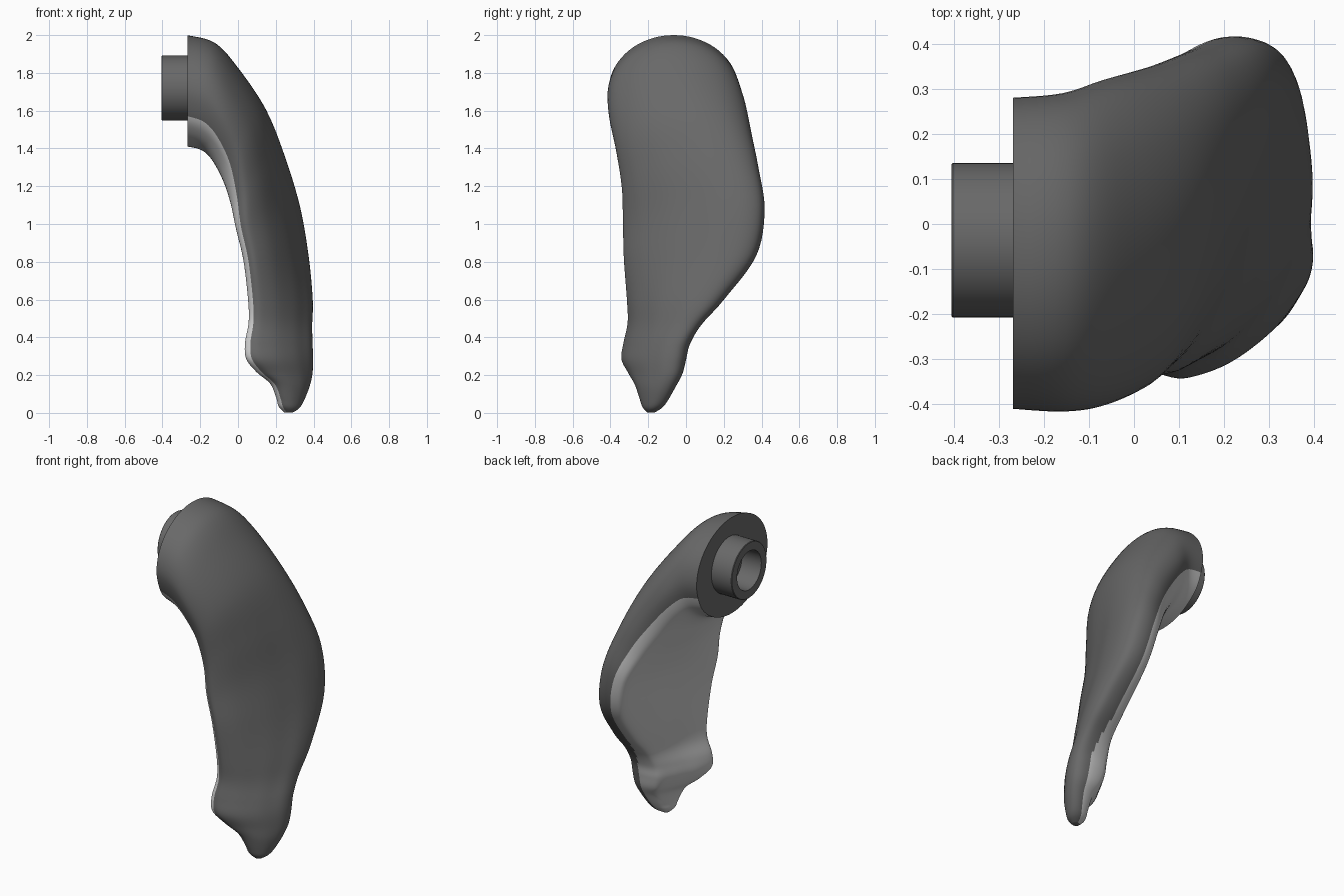
import bpy, bmesh, math
from mathutils import Vector

if "Cube" in bpy.data.objects:
    bpy.data.objects.remove(bpy.data.objects["Cube"])

# Blade cross-section: (t across the width -1..1, u from inner face 0 to outer face 1)
BLADE = [(-1, .2), (-.8, .45), (-.4, .7), (0, .86), (.35, .97), (.7, 1), (.92, .93), (1, .77),
         (.98, .57), (.87, .45), (.45, .325), (0, .205), (-.4, .09), (-.75, .01), (-.9, 0), (-.98, .07)]
N = len(BLADE)


def oval(i):
    """Neck cross-section, indexed so the colour seam keeps the same columns."""
    deg = 180 - 206 * i / 8 if i <= 8 else -26 - 127 * (i - 8) / 7
    return math.cos(math.radians(deg)), .5 + .5 * math.sin(math.radians(deg))


ROUND = [oval(i) for i in range(N)]

# Stations: inner x, z, outer x, z, y min, y max, blade amount (0 = oval, 1 = blade)
STATIONS = [
    (-.268, 1.41, -.268, 2.0, -.41, .28, 0),
    (-.20, 1.39, -.12, 1.96, -.416, .29, .05),
    (-.15, 1.345, .01, 1.82, -.405, .32, .12),
    (-.10, 1.25, .153, 1.61, -.37, .35, .28),
    (-.052, 1.12, .25, 1.375, -.338, .385, .62),
    (-.012, .98, .325, 1.11, -.33, .415, .95),
    (.03, .81, .372, .84, -.325, .37, 1),
    (.055, .60, .395, .60, -.31, .20, 1),
    (.058, .48, .392, .46, -.307, .08, 1),
    (.037, .37, .396, .36, -.33, .02, .95),
    (.042, .285, .40, .28, -.34, .0, .9),
    (.095, .215, .397, .20, -.305, -.02, .8),
    (.165, .155, .38, .13, -.27, -.055, .65),
    (.198, .08, .35, .06, -.245, -.095, .45),
    (.212, .035, .325, .024, -.23, -.125, .25),
    (.245, .003, .29, .002, -.205, -.165, 0),
]
STEP_A, STEP_L = 5, 6


def paint(name, value):
    m = bpy.data.materials.new(name)
    m.diffuse_color = (value, value, value, 1)
    m.use_nodes = True
    m.node_tree.nodes["Principled BSDF"].inputs["Base Color"].default_value = m.diffuse_color
    return m


DARK, LIGHT = paint("dark_grey", .14), paint("light_grey", .8)


def spline(pts, steps, closed):
    """Catmull-Rom resampling of a list of vectors."""
    n, out = len(pts), []
    for i in range(n if closed else n - 1):
        idx = [(i + k) % n if closed else min(max(i + k, 0), n - 1) for k in (-1, 0, 1, 2)]
        a, b, c, d = (pts[k] for k in idx)
        for s in range(steps):
            t = s / steps
            out.append(.5 * (2 * b + (c - a) * t + (2 * a - 5 * b + 4 * c - d) * t * t
                             + (3 * b - a - 3 * c + d) * t ** 3))
    if not closed:
        out.append(pts[-1].copy())
    return out


def section(ix, iz, ox, oz, y0, y1, w):
    pts = []
    for (bt, bu), (rt, ru) in zip(BLADE, ROUND):
        t, u = rt + (bt - rt) * w, ru + (bu - ru) * w
        pts.append(Vector((ix + (ox - ix) * u, (y0 + y1) / 2 + (y1 - y0) / 2 * t, iz + (oz - iz) * u)))
    return spline(pts, STEP_A, True)


def loft(name, rings, angle, is_light=lambda row, col: False):
    """Skin closed rings, cap both ends, colour faces by row and column."""
    bm = bmesh.new()
    vr = [[bm.verts.new(p) for p in r] for r in rings]
    for row, (a, b) in enumerate(zip(vr, vr[1:])):
        for i in range(len(a)):
            j = (i + 1) % len(a)
            f = bm.faces.new((a[i], a[j], b[j], b[i]))
            f.material_index = int(is_light(row, i))
    bm.faces.new(vr[0])
    bm.faces.new(vr[-1])
    bmesh.ops.recalc_face_normals(bm, faces=bm.faces)
    me = bpy.data.meshes.new(name)
    bm.to_mesh(me)
    bm.free()
    me.materials.append(DARK)
    me.materials.append(LIGHT)
    ob = bpy.data.objects.new(name, me)
    bpy.context.collection.objects.link(ob)
    bpy.ops.object.select_all(action='DESELECT')
    ob.select_set(True)
    bpy.context.view_layer.objects.active = ob
    bpy.ops.object.shade_smooth_by_angle(angle=math.radians(angle))
    return ob


def inner_panel(row, col):
    """Light inner face between the two seams; slightly wider on the tail."""
    return 38 - min(max(row - 42, 0) // 3, 4) <= col < 75


# Curved body: sections lofted along the bend
secs = [section(*s) for s in STATIONS]
rails = [spline([s[i] for s in secs], STEP_L, False) for i in range(len(secs[0]))]
rings = [[r[k] for r in rails] for k in range(len(rails[0]))]
for r in rings:
    for p in r:
        p.z = min(max(p.z, 0), 2)
loft("curved_body", rings, 50, inner_panel)

# Hollow mounting tube on the flat end
PROFILE = [(-.25, .171), (-.402, .171), (-.405, .168), (-.405, .118), (-.275, .115), (-.275, .02)]
tube = []
for x, r in PROFILE:
    tube.append([Vector((x, -.036 + r * math.cos(a), 1.72 + r * math.sin(a)))
                 for a in (2 * math.pi * i / 64 for i in range(64))])
loft("mounting_tube", tube, 30)
